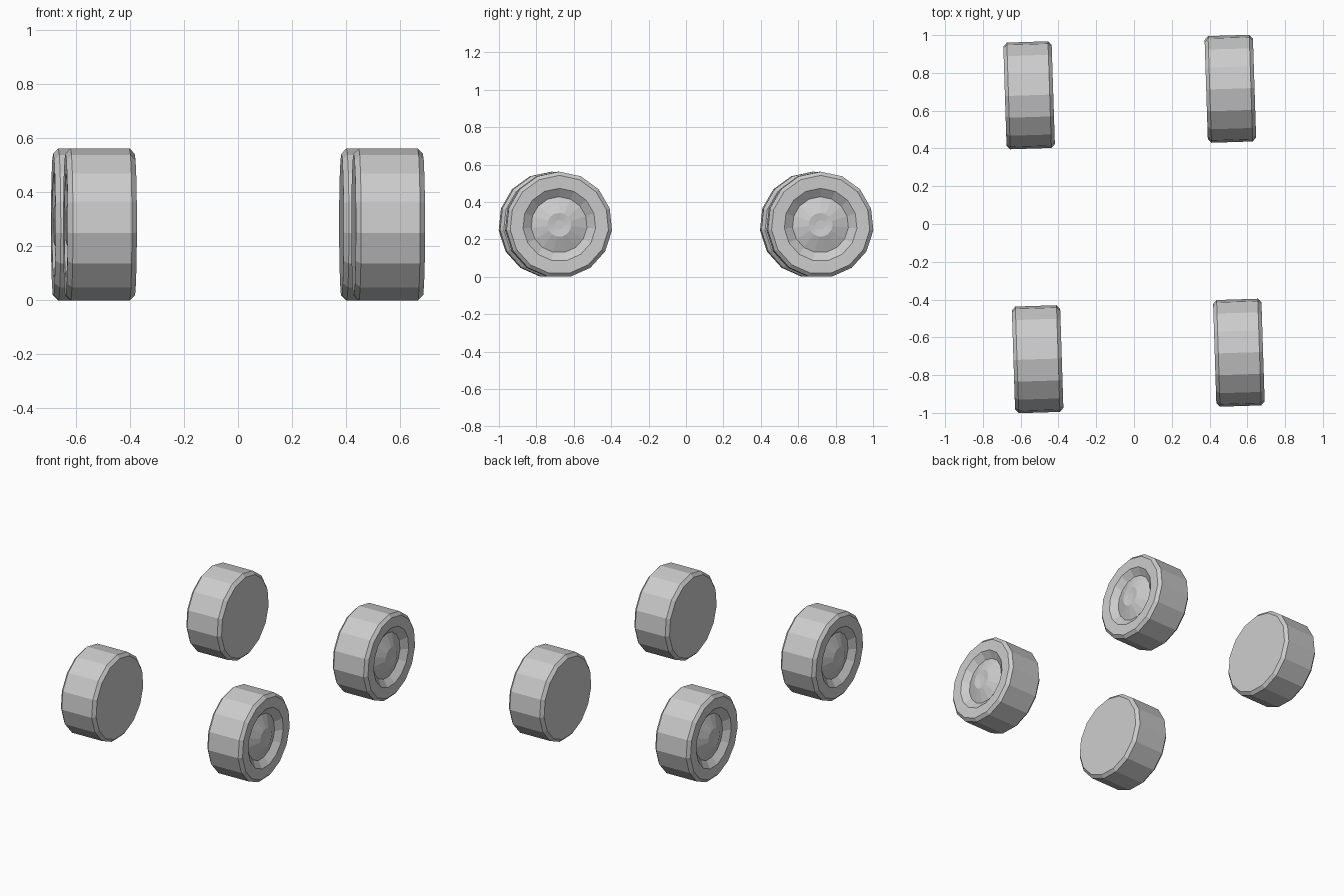
import bpy, bmesh
from math import sin, cos, pi, radians
from mathutils import Matrix

if "Cube" in bpy.data.objects:
    bpy.data.objects.remove(bpy.data.objects["Cube"])

SIDES = 15
R = 0.284
HUB_Z = R * cos(pi / SIDES)      # flat bottom side rests on the ground
YAW = radians(1.85)              # whole set is turned slightly

# (offset along axle, radius), outer face to inner face
PROFILE = [(0.120, 0.025), (0.126, 0.064),   # dished hub cap
           (0.092, 0.150),                   # domed disc
           (0.126, 0.195), (0.128, 0.264),   # recessed rim wall, sidewall
           (0.109, R), (-0.109, R),          # tread
           (-0.128, 0.264)]                  # inner shoulder


def wheel(name, x, y, side):
    bm = bmesh.new()
    rings = []
    for a, r in PROFILE:
        rings.append([bm.verts.new((side * a, r * sin(2 * pi * i / SIDES), r * cos(2 * pi * i / SIDES)))
                      for i in range(SIDES)])
    for p, q in zip(rings, rings[1:]):
        for i in range(SIDES):
            j = (i + 1) % SIDES
            bm.faces.new((p[i], p[j], q[j], q[i]))
    # hub centre and plain inner face
    bm.faces.new(rings[0])
    bm.faces.new(rings[-1])
    bmesh.ops.recalc_face_normals(bm, faces=bm.faces[:])
    mesh = bpy.data.meshes.new(name)
    bm.to_mesh(mesh)
    bm.free()
    obj = bpy.data.objects.new(name, mesh)
    obj.matrix_world = Matrix.Rotation(YAW, 4, 'Z') @ Matrix.Translation((x, y, HUB_Z))
    bpy.context.collection.objects.link(obj)


# four wheels
for end, y in (("front", -0.699), ("rear", 0.699)):
    for label, s in (("left", -1), ("right", 1)):
        wheel(f"{end}_{label}_wheel", s * 0.533, y, s)
